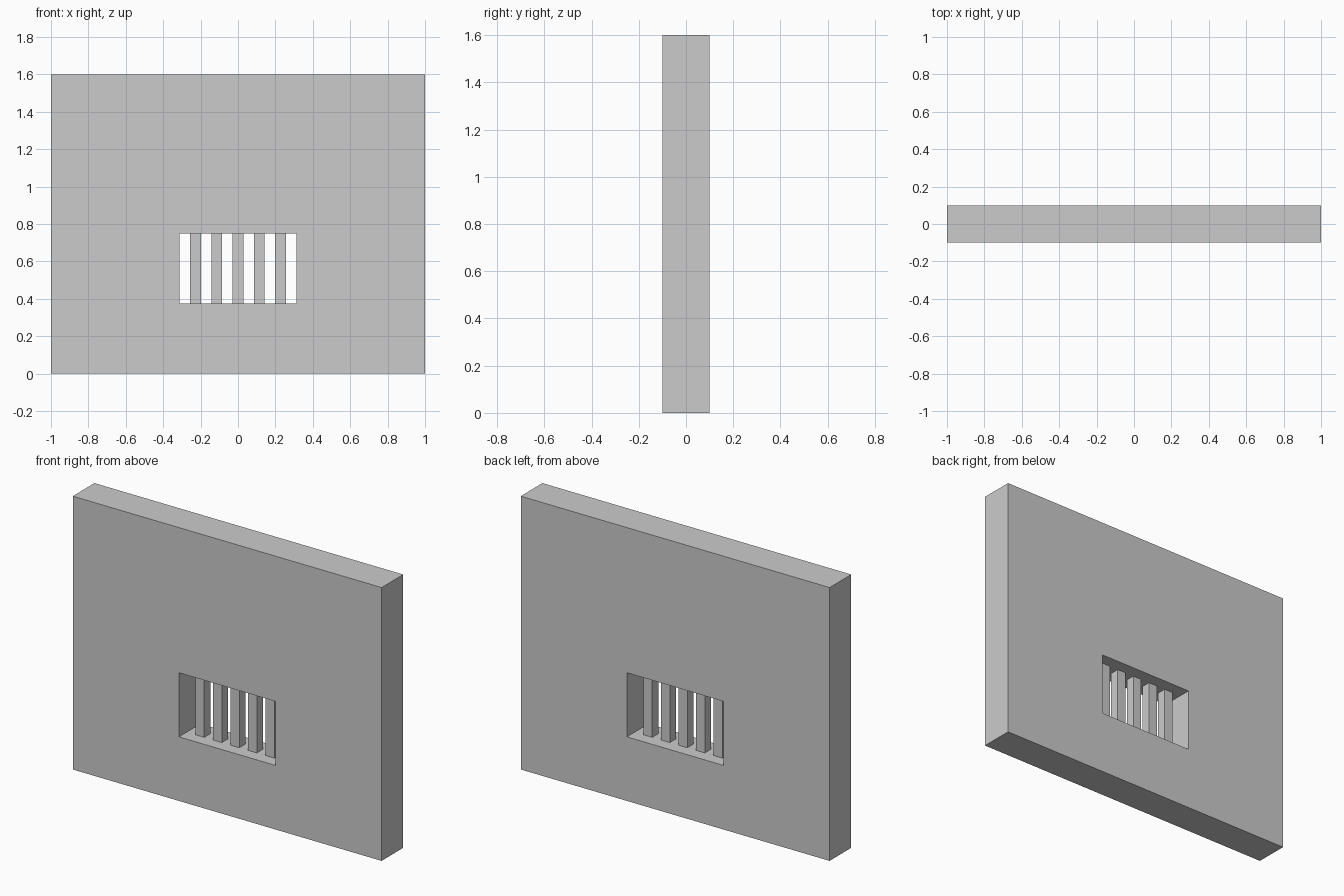
import bpy
import bmesh

if "Cube" in bpy.data.objects:
    bpy.data.objects.remove(bpy.data.objects["Cube"])

W, H, D = 2.0, 1.6, 0.2              # wall width, height, depth
OX, Z0, Z1 = 0.3125, 0.375, 0.75     # opening half width, bottom, top


def finish(name, bm):
    bmesh.ops.recalc_face_normals(bm, faces=bm.faces)
    mesh = bpy.data.meshes.new(name)
    bm.to_mesh(mesh)
    bm.free()
    obj = bpy.data.objects.new(name, mesh)
    bpy.context.collection.objects.link(obj)
    return obj


# Wall with window opening: four rectangular rings joined into a closed frame
bm = bmesh.new()


def ring(hx, z0, z1, y):
    return [bm.verts.new((x, y, z)) for x, z in
            ((-hx, z0), (hx, z0), (hx, z1), (-hx, z1))]


outer, inner = (W / 2, 0, H), (OX, Z0, Z1)
rings = [ring(*outer, -D / 2), ring(*inner, -D / 2),
         ring(*inner, D / 2), ring(*outer, D / 2)]
for i in range(4):
    a, b = rings[i], rings[(i + 1) % 4]
    for j in range(4):
        k = (j + 1) % 4
        bm.faces.new((a[j], a[k], b[k], b[j]))
finish("wall", bm)

# Five square bars, gaps as wide as the bars
pitch = 2 * OX / 11
for n in range(5):
    bm = bmesh.new()
    bmesh.ops.create_cube(bm, size=1)
    bmesh.ops.scale(bm, vec=(pitch, pitch, Z1 - Z0), verts=bm.verts)
    bar = finish(f"window_bar_{n + 1}", bm)
    bar.location = ((n - 2) * 2 * pitch, 0, (Z0 + Z1) / 2)
